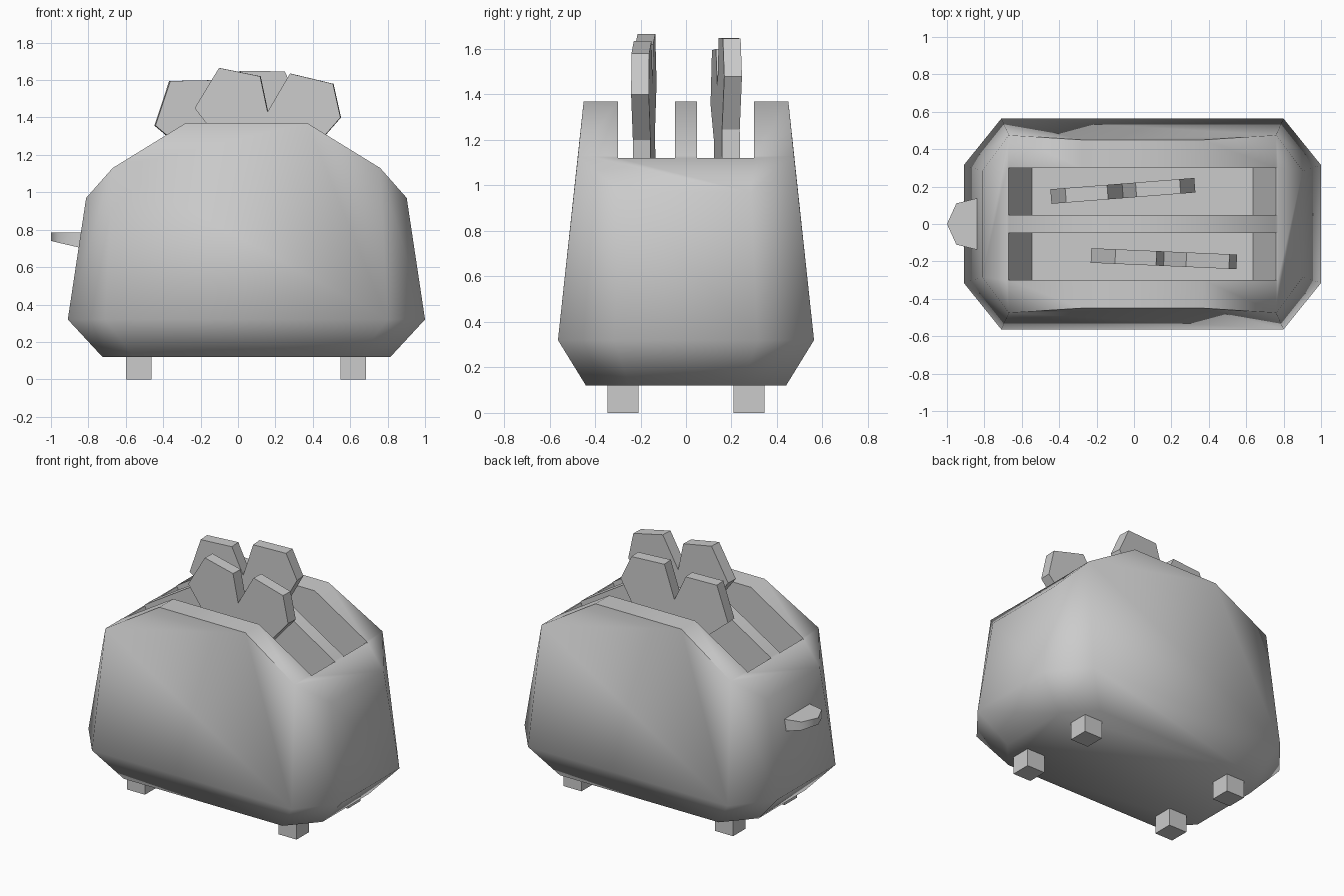
import bpy, bmesh
from math import radians

if "Cube" in bpy.data.objects:
    bpy.data.objects.remove(bpy.data.objects["Cube"])

CX = 0.045  # centre of the body along x


def finish(name, bm):
    bmesh.ops.recalc_face_normals(bm, faces=bm.faces)
    me = bpy.data.meshes.new(name)
    bm.to_mesh(me)
    bm.free()
    ob = bpy.data.objects.new(name, me)
    bpy.context.collection.objects.link(ob)
    return ob


def hull(name, points):
    bm = bmesh.new()
    for p in points:
        bm.verts.new(p)
    bmesh.ops.convex_hull(bm, input=bm.verts)
    bmesh.ops.dissolve_limit(bm, angle_limit=radians(1), verts=bm.verts, edges=bm.edges)
    return finish(name, bm)


def prism(name, profile, y0, y1):
    """Extrude an x-z outline from y0 to y1."""
    bm = bmesh.new()
    face = bm.faces.new([bm.verts.new((x, y0, z)) for x, z in profile])
    new = bmesh.ops.extrude_face_region(bm, geom=[face])['geom']
    verts = [v for v in new if isinstance(v, bmesh.types.BMVert)]
    bmesh.ops.translate(bm, verts=verts, vec=(0, y1 - y0, 0))
    return finish(name, bm)


def activate(ob):
    bpy.ops.object.select_all(action='DESELECT')
    ob.select_set(True)
    bpy.context.view_layer.objects.active = ob


def smooth(ob, angle):
    activate(ob)
    bpy.ops.object.shade_smooth_by_angle(angle=radians(angle))


# Body: one quarter of the corner points, mirrored in x and y
quarter = [(0.77, 0.25, 0.12), (0.60, 0.44, 0.12),
           (0.955, 0.315, 0.32), (0.755, 0.563, 0.32),
           (0.857, 0.285, 0.97), (0.715, 0.475, 1.13), (0.325, 0.45, 1.37)]
body = hull("toaster_body", [(CX + sx * x, sy * y, z) for x, y, z in quarter
                             for sx in (1, -1) for sy in (1, -1)])

# Two bread slots with sloped ends
half = [(0.59, 0.80), (0.715, 1.12), (1.1, 1.12), (1.1, 1.7)]
outline = [(CX + x, z) for x, z in half] + [(CX - x, z) for x, z in reversed(half)]
for y0, y1 in ((0.048, 0.30), (-0.30, -0.048)):
    cutter = prism("slot_cutter", outline, y0, y1)
    cutter.hide_render = True
    mod = body.modifiers.new("slot", 'BOOLEAN')
    mod.operation = 'DIFFERENCE'
    mod.solver = 'EXACT'
    mod.object = cutter
    activate(body)
    bpy.ops.object.modifier_apply(modifier=mod.name)
    bpy.data.objects.remove(cutter)
smooth(body, 60)

# Bread slices: one outline, tilted differently in each slot
bread = [(-0.13, -0.215), (0, 0), (0.22, -0.045), (0.26, -0.235), (0.38, -0.03),
         (0.61, -0.085), (0.65, -0.265), (0.475, -0.465), (0.42, -0.855),
         (-0.03, -0.80), (0.015, -0.405)]
for name, loc, tilt, yaw in (("front_bread", (-0.10, -0.174, 1.665), 0, -2.5),
                             ("back_bread", (-0.365, 0.153, 1.595), 12.7, 4.5)):
    slice_ob = prism(name, bread, -0.039, 0.039)
    slice_ob.location = loc
    slice_ob.rotation_euler = (0, radians(-tilt), radians(yaw))

# Lever on the left end
tab = [(-0.78, 0.14, 0.69), (-0.85, 0.135, 0.705), (-0.95, 0.11, 0.728), (-1.0, 0, 0.74)]
lever = hull("lever", [(x, s * y, z) for x, y, zb in tab for z in (zb, 0.785) for s in (1, -1)
                       if y or s > 0])
smooth(lever, 60)

# Four feet
for sx, xn in ((1, "right"), (-1, "left")):
    for sy, yn in ((1, "back"), (-1, "front")):
        cx, cy = (0.617 if sx > 0 else -0.53), sy * 0.277
        hull(f"{yn}_{xn}_foot", [(cx + a * 0.068, cy + b * 0.068, z)
                                 for a in (1, -1) for b in (1, -1) for z in (0, 0.14)])
